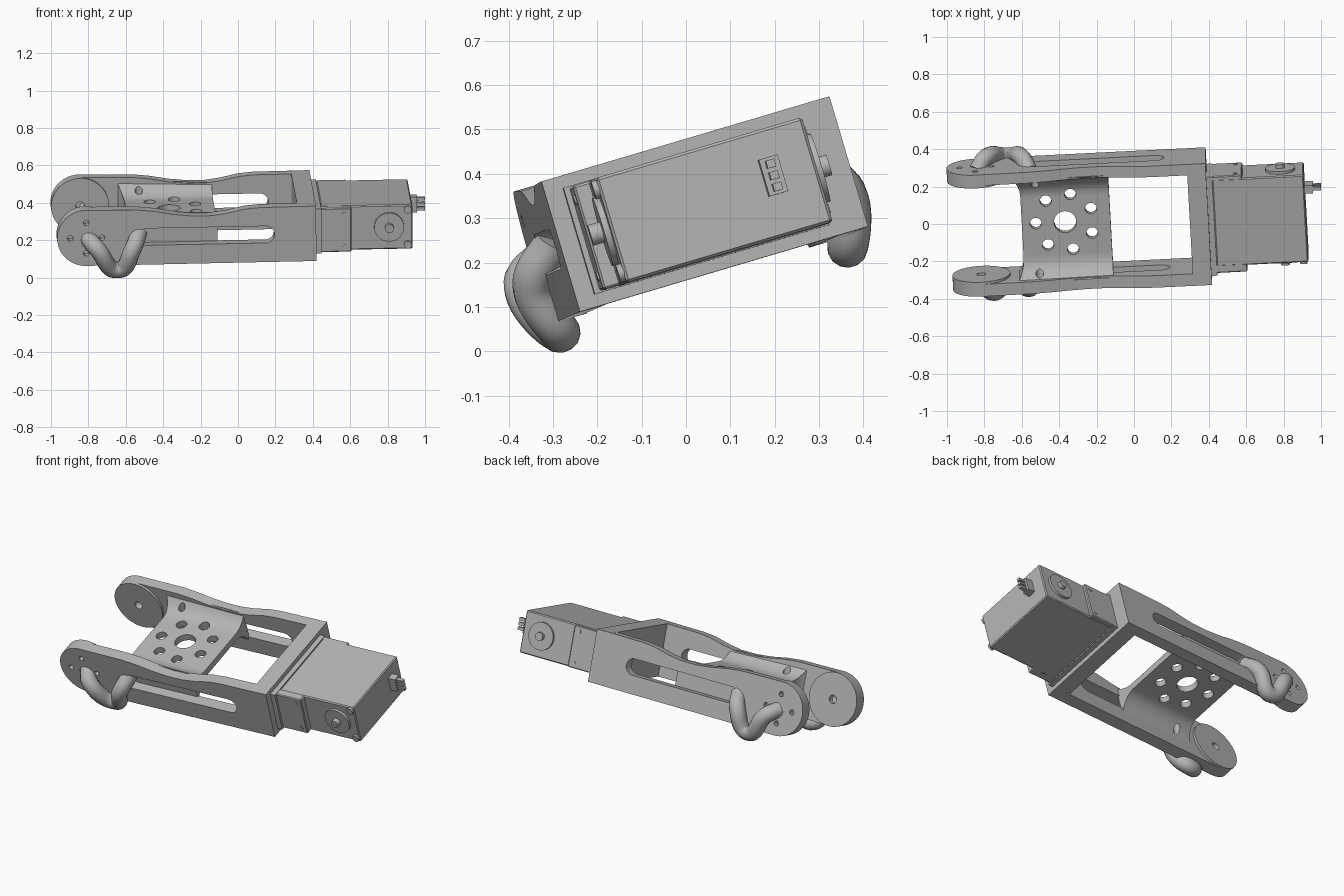
import bpy, bmesh, math
from mathutils import Matrix, Vector

if "Cube" in bpy.data.objects:
    bpy.data.objects.remove(bpy.data.objects["Cube"])

grey = bpy.data.materials.new("plain_grey")
grey.use_nodes = True
COLOUR = (0.46, 0.46, 0.46, 1)
grey.diffuse_color = COLOUR
grey.node_tree.nodes["Principled BSDF"].inputs["Base Color"].default_value = COLOUR
parts = []


def select(ob):
    bpy.ops.object.select_all(action='DESELECT')
    ob.select_set(True)
    bpy.context.view_layer.objects.active = ob


def finish(name, bm):
    bmesh.ops.recalc_face_normals(bm, faces=bm.faces)
    mesh = bpy.data.meshes.new(name)
    bm.to_mesh(mesh)
    bm.free()
    mesh.materials.append(grey)
    ob = bpy.data.objects.new(name, mesh)
    bpy.context.collection.objects.link(ob)
    parts.append(ob)
    return ob


def box(name, u, v, w, bevel=0):
    bm = bmesh.new()
    bmesh.ops.create_cube(bm, size=1)
    for p in bm.verts:
        p.co = [(r[0] + r[1]) / 2 + c * (r[1] - r[0]) for r, c in zip((u, v, w), p.co)]
    if bevel:
        bmesh.ops.bevel(bm, geom=bm.edges[:], offset=bevel, segments=1, affect='EDGES')
    return finish(name, bm)


def prism(name, outline, v0, v1):
    """Side outline in (length, height), extruded across the width."""
    bm = bmesh.new()
    face = bm.faces.new([bm.verts.new((a, v0, b)) for a, b in outline])
    new = bmesh.ops.extrude_face_region(bm, geom=[face])["geom"]
    bmesh.ops.translate(bm, verts=[g for g in new if isinstance(g, bmesh.types.BMVert)], vec=(0, v1 - v0, 0))
    return finish(name, bm)


def arc(cx, cz, r, start, end, n=24):
    steps = [math.radians(start + (end - start) * i / n) for i in range(n + 1)]
    return [(cx + r * math.cos(t), cz + r * math.sin(t)) for t in steps]


def disc(name, u, w, r, v0, v1, n=32):
    return prism(name, arc(u, w, r, 0, 360 - 360 / n, n - 1), v0, v1)


def cut(ob, cutter):
    cutter.hide_render = True
    mod = ob.modifiers.new("cut", 'BOOLEAN')
    mod.operation, mod.solver, mod.object = 'DIFFERENCE', 'EXACT', cutter
    select(ob)
    bpy.ops.object.modifier_apply(modifier=mod.name)
    parts.remove(cutter)
    bpy.data.objects.remove(cutter)


PIVOT = -1.232
R = 0.155

# Side arms with a long slot, a round end and a bent hook
top_edge = [(0, 0.153), (-0.3, 0.151), (-0.38, 0.144), (-0.48, 0.122), (-0.56, 0.111),
            (-0.66, 0.111), (-0.76, 0.122), (-0.86, 0.14), (-0.95, 0.15)]
arm_outline = top_edge + arc(PIVOT, 0, R, 90, 270) + [(0, -0.153)]
slot_outline = arc(-0.27, 0, 0.047, -90, 90, 12) + arc(-0.91, 0, 0.047, 90, 270, 12)
for side, s, outer in (("left", 1, 0.336), ("right", -1, 0.342)):
    arm = prism(side + "_arm", arm_outline, s * 0.275, s * outer)
    cut(arm, prism("slot_cutter", slot_outline, s * 0.2, s * 0.4))
    boss = disc(side + "_arm_boss", PIVOT, 0, R, s * 0.262, s * 0.276, 48)
    cut(boss, disc("pivot_cutter", PIVOT, 0, 0.024, s * 0.2, s * 0.3))
    cut(arm, disc("pivot_cutter", PIVOT, 0, 0.024, s * 0.2, s * 0.31))
    for k in range(4):
        t = k * math.pi / 2
        cut(arm, disc("screw_hole_cutter", PIVOT + 0.085 * math.cos(t), 0.085 * math.sin(t),
                      0.015, s * 0.3, s * 0.4, 16))

    curve = bpy.data.curves.new(side + "_hook_path", 'CURVE')
    curve.dimensions = '3D'
    curve.bevel_depth, curve.bevel_resolution, curve.use_fill_caps = 0.046, 5, True
    reach = outer - 0.336
    path = [(-1.225, 0.31, -0.005), (-1.175, 0.37 + 2 * reach, -0.05), (-1.06, 0.335 + reach, -0.18),
            (-0.985, 0.362 + 2 * reach, -0.06), (-0.945, 0.3, 0.02)]
    spline = curve.splines.new('BEZIER')
    spline.bezier_points.add(len(path) - 1)
    for bp, (a, b, c) in zip(spline.bezier_points, path):
        bp.co = (a, s * b, c)
        bp.handle_left_type = bp.handle_right_type = 'AUTO'
    hook = bpy.data.objects.new(side + "_hook", curve)
    bpy.context.collection.objects.link(hook)
    select(hook)
    bpy.ops.object.convert(target='MESH')
    hook = bpy.context.object
    hook.data.materials.clear()
    hook.data.materials.append(grey)
    parts.append(hook)

# Saddle web: flat in the middle, curving up and down into both arms
FLAT = 0.54
bm = bmesh.new()
rows = []
bends = [FLAT + (1 - FLAT) * i / 14 for i in range(15)]
for t in [-b for b in reversed(bends)] + bends:
    flare = ((abs(t) - FLAT) / (1 - FLAT)) ** 2.5
    u0, u1 = -1.0 - 0.035 * flare, -0.525
    hi, lo = 0.052 + 0.08 * flare, 0.012 - 0.1 * flare
    rows.append([bm.verts.new((a, 0.285 * t, b)) for a, b in ((u0, lo), (u0, hi), (u1, hi - 0.02 * flare), (u1, lo))])
for a, b in zip(rows, rows[1:]):
    for k in range(4):
        j = (k + 1) % 4
        bm.faces.new((a[k], a[j], b[j], b[k]))
bm.faces.new(rows[0])
bm.faces.new(rows[-1])
web = finish("saddle_web", bm)

# Central hole, ring of seven holes and two corner holes in the web
holes = [(0, 0, 0.06), (-0.15, 0.225, 0.02), (-0.15, -0.27, 0.02)]
for k in range(7):
    t = math.radians(180 + k * 360 / 7)
    holes.append((0.157 * math.cos(t), 0.157 * math.sin(t), 0.031))
for du, dv, r in holes:
    bm = bmesh.new()
    bmesh.ops.create_cone(bm, cap_ends=True, segments=32, radius1=r, radius2=r, depth=0.6,
                          matrix=Matrix.Translation((du - 0.768, dv + 0.02, 0)))
    cut(web, finish("web_hole_cutter", bm))

# Cross block and motor bracket
box("cross_block", (-0.1, 0), (-0.342, 0.336), (-0.153, 0.153))
box("bracket_base", (0, 0.03), (-0.3, 0.252), (-0.125, 0.125))
for side, v0, v1 in (("left", 0.225, 0.252), ("right", -0.287, -0.24)):
    box(side + "_bracket_flange", (0.02, 0.192), (v0, v1), (-0.122, 0.122), 0.005)
    face = v1 if v1 > 0 else v0
    for w in (-0.09, 0.09):
        disc(side + "_bracket_screw", 0.155, w, 0.011, face, face * 1.015, 16)

# Motor body, output discs and corner screws
box("motor_body", (0.03, 0.52), (-0.25, 0.235), (-0.123, 0.123), 0.006)
for side, s, face, hub in (("left", 1, 0.235, 0.27), ("right", -1, 0.25, 0.292)):
    disc(side + "_output_disc", 0.395, 0.003, 0.08, s * (face - 0.01), s * (face + 0.014))
    disc(side + "_output_hub", 0.395, 0.003, 0.024, s * face, s * hub)
for w in (-0.098, 0.098):
    disc("corner_screw", 0.495, w, 0.021, -0.24, -0.262, 20)

# Cable socket with three pins
box("cable_socket", (0.51, 0.565), (0.112, 0.156), (-0.028, 0.058))
for w in (-0.012, 0.015, 0.042):
    box("cable_pin", (0.55, 0.607), (0.124, 0.144), (w - 0.009, w + 0.009))

# Tilt the whole assembly into its resting pose and shade it
u = Vector((0.998, 0.05, 0.02)).normalized()
v = Vector((0, 0.959, 0.284))
v = (v - v.dot(u) * u).normalized()
w = u.cross(v)
pose = Matrix((u, v, w)).transposed().to_4x4()
pose.translation = (0.40, 0.045, 0.333)
for ob in parts:
    ob.matrix_world = pose @ ob.matrix_world
    select(ob)
    bpy.ops.object.shade_smooth_by_angle(angle=math.radians(32))
